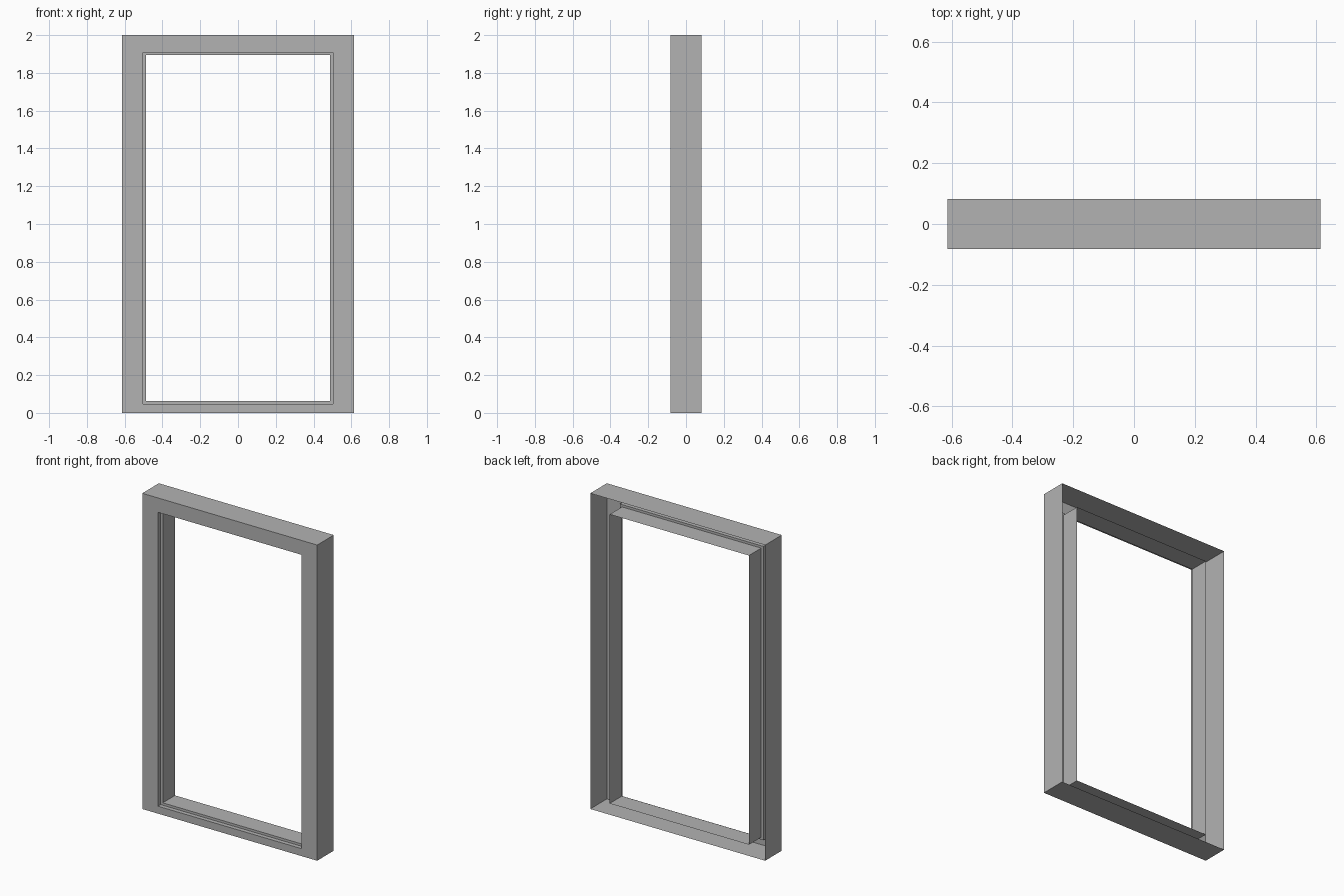
import bpy
import bmesh

cube = bpy.data.objects.get("Cube")
if cube:
    bpy.data.objects.remove(cube, do_unlink=True)

grey = bpy.data.materials.new("mid_grey")
grey.use_nodes = True
colour = (0.45, 0.45, 0.45, 1)
grey.diffuse_color = colour
grey.node_tree.nodes["Principled BSDF"].inputs["Base Color"].default_value = colour

FRONT, BACK = -0.083, 0.083
LEDGE_Y, SLEEVE_BACK = -0.056, 0.067

# Rectangular outlines: half width, bottom, top
outer = (0.613, 0.0, 2.0)
opening = (0.503, 0.047, 1.909)
inner = (0.488, 0.062, 1.894)


def band(name, *rings):
    """Thin sheet joining successive rectangular rings, each an (outline, y) pair."""
    bm = bmesh.new()
    loops = []
    for (w, bottom, top), y in rings:
        corners = ((-w, bottom), (w, bottom), (w, top), (-w, top))
        loops.append([bm.verts.new((x, y, z)) for x, z in corners])
    for a, b in zip(loops, loops[1:]):
        for i in range(4):
            j = (i + 1) % 4
            bm.faces.new((a[i], a[j], b[j], b[i]))
    mesh = bpy.data.meshes.new(name)
    bm.to_mesh(mesh)
    bm.free()
    mesh.materials.append(grey)
    obj = bpy.data.objects.new(name, mesh)
    bpy.context.collection.objects.link(obj)
    return obj


# Outer walls and front border, open at the back
band("outer_casing", (outer, BACK), (outer, FRONT), (opening, FRONT))

# Small recessed step round the opening
band("opening_step", (opening, FRONT), (opening, LEDGE_Y), (inner, LEDGE_Y))

# Sleeve running back from the step, stopping short of the casing
band("inner_sleeve", (inner, LEDGE_Y), (inner, SLEEVE_BACK))
